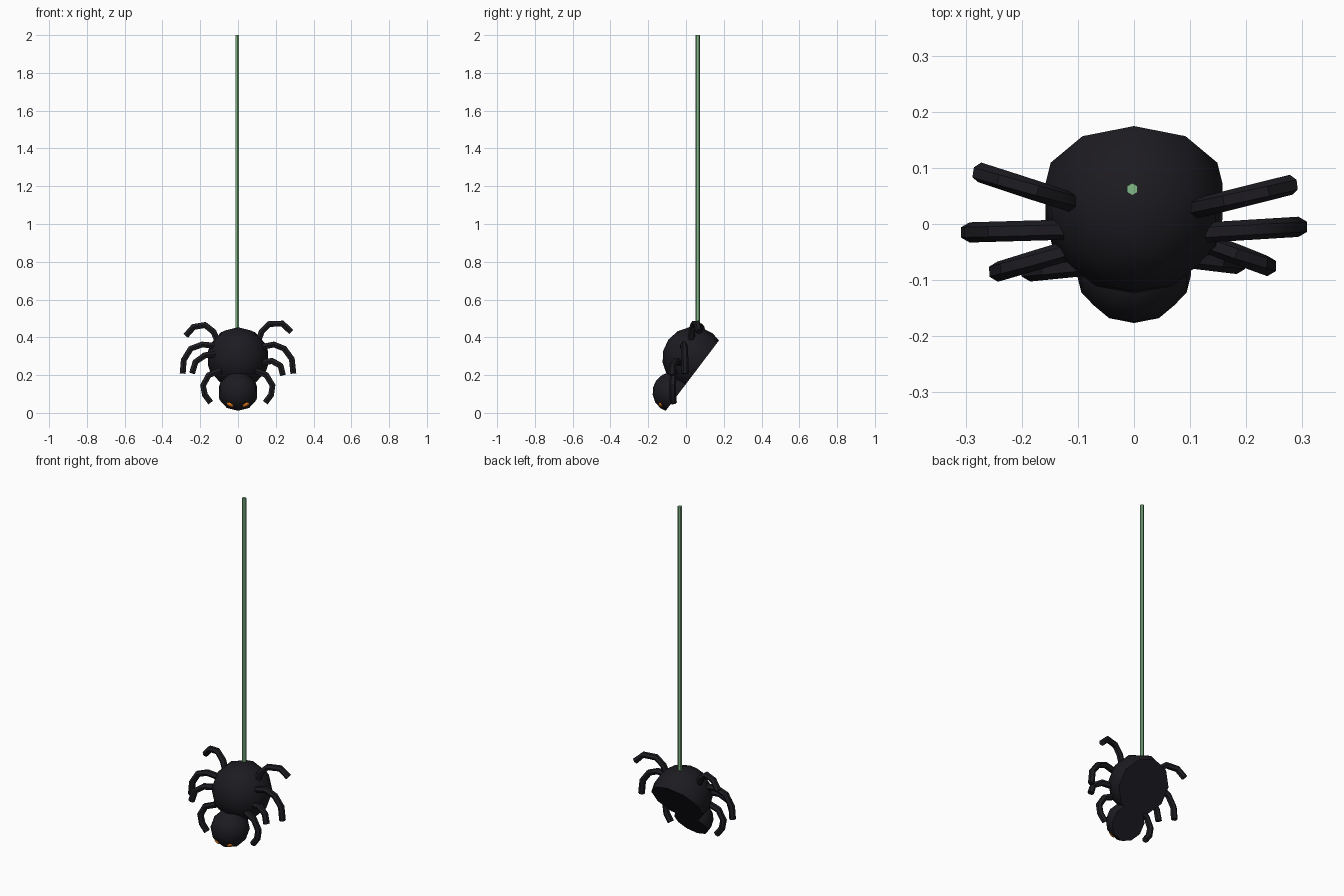
import bpy, bmesh, math
from mathutils import Vector, Matrix

if "Cube" in bpy.data.objects:
    bpy.data.objects.remove(bpy.data.objects["Cube"])


def material(name, rgb):
    m = bpy.data.materials.new(name)
    m.diffuse_color = (*rgb, 1)
    m.use_nodes = True
    m.node_tree.nodes["Principled BSDF"].inputs["Base Color"].default_value = m.diffuse_color
    return m


BLACK = material("black", (0.012, 0.011, 0.015))
ORANGE = material("orange", (0.8, 0.2, 0.01))
GREEN = material("green", (0.22, 0.48, 0.24))

# Tilted frame of the body: D runs along the flat belly, N points out of the back
P0 = Vector((0, -0.11, 0.008))
D = Vector((0, 0.604, 0.797)).normalized()
X = Vector((1, 0, 0))
N = X.cross(D).normalized()


def finish(name, bm, mat, angle=45):
    bmesh.ops.recalc_face_normals(bm, faces=bm.faces)
    me = bpy.data.meshes.new(name)
    bm.to_mesh(me)
    bm.free()
    ob = bpy.data.objects.new(name, me)
    bpy.context.collection.objects.link(ob)
    me.materials.append(mat)
    bpy.ops.object.select_all(action='DESELECT')
    ob.select_set(True)
    bpy.context.view_layer.objects.active = ob
    bpy.ops.object.shade_smooth_by_angle(angle=math.radians(angle))
    return ob


def frame(x, y, z, at):
    m = Matrix((x, y, z)).transposed().to_4x4()
    m.translation = at
    return m


def cut_ball(name, s, h, r):
    """Ball cut flat along the belly plane"""
    bm = bmesh.new()
    bmesh.ops.create_uvsphere(bm, u_segments=10, v_segments=8, radius=r,
                              matrix=frame(X, D, N, P0 + s * D + h * N))
    geom = bm.verts[:] + bm.edges[:] + bm.faces[:]
    res = bmesh.ops.bisect_plane(bm, geom=geom, plane_co=P0, plane_no=N,
                                 clear_inner=True)
    rim = [e for e in res['geom_cut'] if isinstance(e, bmesh.types.BMEdge)]
    bmesh.ops.contextual_create(bm, geom=rim)
    return finish(name, bm, BLACK)


def tube(name, pts, r, mat, sides=6):
    """Capped tube along a path"""
    pts = [Vector(p) for p in pts]
    bm = bmesh.new()
    rings = []
    for i, p in enumerate(pts):
        t = (pts[min(i + 1, len(pts) - 1)] - pts[max(i - 1, 0)]).normalized()
        u = Vector((0, 1, 0))
        u = (u - t * u.dot(t)).normalized()
        v = t.cross(u)
        rings.append([bm.verts.new(p + r * (u * math.cos(a) + v * math.sin(a)))
                      for a in (k * math.tau / sides for k in range(sides))])
    for a, b in zip(rings, rings[1:]):
        for k in range(sides):
            j = (k + 1) % sides
            bm.faces.new((a[k], a[j], b[j], b[k]))
    bm.faces.new(rings[0])
    bm.faces.new(rings[-1])
    return finish(name, bm, mat, 35)


# Body
cut_ball("abdomen", 0.315, 0.05, 0.166)
cut_ball("head", 0.105, 0.03, 0.107)

# Legs: x,z path with y running from root to tip
LEGS = {
    "right_leg_1": ([(.10, .36), (.125, .43), (.165, .47), (.235, .473), (.28, .43)], .025, .07),
    "right_leg_2": ([(.13, .35), (.19, .362), (.245, .34), (.285, .285), (.293, .208)], -.015, -.005),
    "right_leg_3": ([(.12, .265), (.18, .275), (.225, .25), (.238, .2)], -.03, -.075),
    "right_leg_4": ([(.09, .225), (.15, .2), (.183, .145), (.175, .095), (.145, .055)], -.06, -.072),
    "left_leg_1": ([(-.10, .36), (-.13, .43), (-.175, .465), (-.235, .455), (-.275, .41)], .035, .092),
    "left_leg_2": ([(-.12, .355), (-.19, .362), (-.25, .34), (-.287, .28), (-.293, .208)], -.01, -.015),
    "left_leg_3": ([(-.11, .31), (-.175, .305), (-.225, .27), (-.243, .21)], -.045, -.085),
    "left_leg_4": ([(-.09, .225), (-.155, .2), (-.185, .145), (-.175, .095), (-.145, .055)], -.075, -.085),
}
for name, (path, y0, y1) in LEGS.items():
    span = path[-1][0] - path[0][0] if "4" not in name else 0.1 * (1 if path[0][0] > 0 else -1)
    pts = [(x, y0 + (y1 - y0) * min(1, (x - path[0][0]) / span), z) for x, z in path]
    tube(name, pts, 0.018, BLACK)

# Eyes: slanted flat lenses on the lower front of the head
head = P0 + 0.105 * D + 0.03 * N
for side, sx in (("left", -1), ("right", 1)):
    out = (Vector((sx * 0.045, -0.138, 0.04)) - head).normalized()
    across = X.cross(out).cross(out).normalized()
    across = (across * -1 if across.x < 0 else across)
    up = out.cross(across)
    across, up = (across + 0.35 * sx * up).normalized(), (up - 0.35 * sx * across).normalized()
    bm = bmesh.new()
    bmesh.ops.create_uvsphere(bm, u_segments=8, v_segments=6, radius=1)
    bmesh.ops.scale(bm, vec=(0.021, 0.013, 0.009), verts=bm.verts)
    bmesh.ops.transform(bm, matrix=frame(across, up, out, head + out * 0.1), verts=bm.verts)
    finish(side + "_eye", bm, ORANGE)

# Hanging thread
tube("thread", [(-0.003, 0.062, 0.42), (-0.003, 0.062, 2.0)], 0.011, GREEN)
